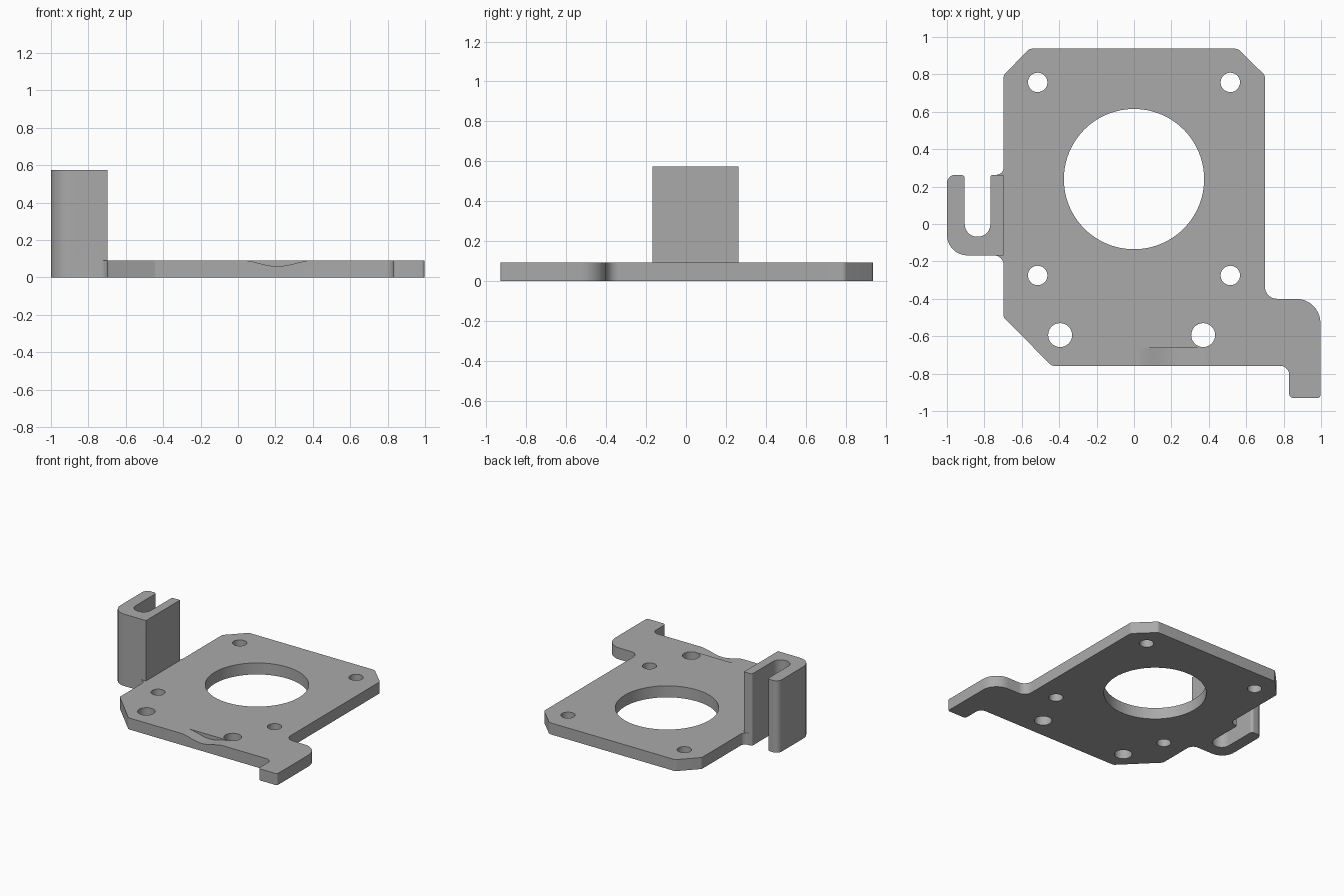
import bpy, bmesh, math
from mathutils import Vector

cube = bpy.data.objects.get("Cube")
if cube:
    bpy.data.objects.remove(cube)

THICK, TALL = 0.092, 0.575

grey = bpy.data.materials.new("bare grey metal")
grey.use_nodes = True
colour = (0.4, 0.4, 0.4, 1)
grey.diffuse_color = colour
grey.node_tree.nodes["Principled BSDF"].inputs["Base Color"].default_value = colour


def rounded(corners, steps=10):
    """Turn (x, y, radius) corners into an outline with tangent arcs."""
    out = []
    for i, (x, y, r) in enumerate(corners):
        p = Vector((x, y))
        if r == 0:
            out.append(p)
            continue
        a = (Vector(corners[i - 1][:2]) - p).normalized()
        b = (Vector(corners[(i + 1) % len(corners)][:2]) - p).normalized()
        half = a.angle(b) / 2
        centre = p + (a + b).normalized() * r / math.sin(half)
        start = p + a * r / math.tan(half) - centre
        end = p + b * r / math.tan(half) - centre
        turn = math.atan2(start.x * end.y - start.y * end.x, start.dot(end))
        for k in range(steps + 1):
            t = turn * k / steps
            c, s = math.cos(t), math.sin(t)
            out.append(centre + Vector((start.x * c - start.y * s,
                                        start.x * s + start.y * c)))
    return out


def prism(name, points, offset):
    """Close a ring of 3D points and extrude it by the offset."""
    bm = bmesh.new()
    face = bm.faces.new([bm.verts.new(p) for p in points])
    top = bmesh.ops.extrude_face_region(bm, geom=[face])["geom"]
    bmesh.ops.translate(bm, vec=offset,
                        verts=[v for v in top if isinstance(v, bmesh.types.BMVert)])
    bmesh.ops.recalc_face_normals(bm, faces=bm.faces)
    mesh = bpy.data.meshes.new(name)
    bm.to_mesh(mesh)
    bm.free()
    mesh.materials.append(grey)
    obj = bpy.data.objects.new(name, mesh)
    bpy.context.collection.objects.link(obj)
    return obj


def combine(target, other, operation):
    """Apply a boolean and discard the second body."""
    bpy.context.view_layer.objects.active = target
    mod = target.modifiers.new(operation, 'BOOLEAN')
    mod.operation, mod.object, mod.solver = operation, other, 'EXACT'
    bpy.ops.object.modifier_apply(modifier=mod.name)
    bpy.data.objects.remove(other)


# Base plate with clipped corners, side foot and the tab joining the hook
plate_outline = rounded([
    (-0.56, 0.937, 0.03), (-0.697, 0.795, 0.03),
    (-0.697, 0.263, 0.04), (-0.75, 0.263, 0), (-0.75, -0.168, 0),
    (-0.697, -0.168, 0.052), (-0.697, -0.5, 0.03), (-0.44, -0.758, 0.03),
    (0.83, -0.758, 0.05), (0.83, -0.93, 0.02), (0.997, -0.93, 0.015),
    (0.997, -0.4, 0.13), (0.7, -0.4, 0.065), (0.7, 0.795, 0.03),
    (0.555, 0.937, 0.03)])
bracket = prism("bracket_plate", [(p.x, p.y, 0) for p in plate_outline], (0, 0, THICK))

# Upright hook, U-shaped in plan
hook_outline = rounded([
    (-0.697, -0.168, 0), (-0.697, 0.263, 0), (-0.768, 0.263, 0.015),
    (-0.768, -0.068, 0.067), (-0.905, -0.068, 0.067), (-0.905, 0.263, 0.02),
    (-1, 0.263, 0.045), (-1, -0.168, 0.11)])
hook = prism("upright_hook", [(p.x, p.y, 0) for p in hook_outline], (0, 0, TALL))
combine(bracket, hook, 'UNION')

# Centre bore, four screw holes and two larger locating holes
holes = [(0, 0.24, 0.375), (-0.395, -0.594, 0.064), (0.37, -0.594, 0.064)]
holes += [(x, y, 0.052) for x in (-0.515, 0.515) for y in (0.757, -0.275)]
for x, y, r in holes:
    count = 96 if r > 0.2 else 32
    ring = [(x + r * math.cos(math.tau * k / count),
             y + r * math.sin(math.tau * k / count), -0.1) for k in range(count)]
    combine(bracket, prism("hole_cutter", ring, (0, 0, 0.4)), 'DIFFERENCE')

# Shallow scoop in the top of the front edge
scoop = [(0.01, -0.9, 0.2)]
for k in range(25):
    t = k / 24
    depth = 0.0165 * (1 - math.cos(math.tau * t))
    scoop.append((0.01 + 0.4 * t, -0.9, THICK + 0.001 - depth))
scoop.append((0.41, -0.9, 0.2))
combine(bracket, prism("scoop_cutter", scoop, (0, 0.238, 0)), 'DIFFERENCE')

# Smooth the arcs, keep the large level faces flat
bpy.ops.object.select_all(action='DESELECT')
bracket.select_set(True)
bpy.context.view_layer.objects.active = bracket
bpy.ops.object.shade_smooth_by_angle(angle=math.radians(25))
for face in bracket.data.polygons:
    if abs(face.normal.z) > 0.9999:
        face.use_smooth = False
